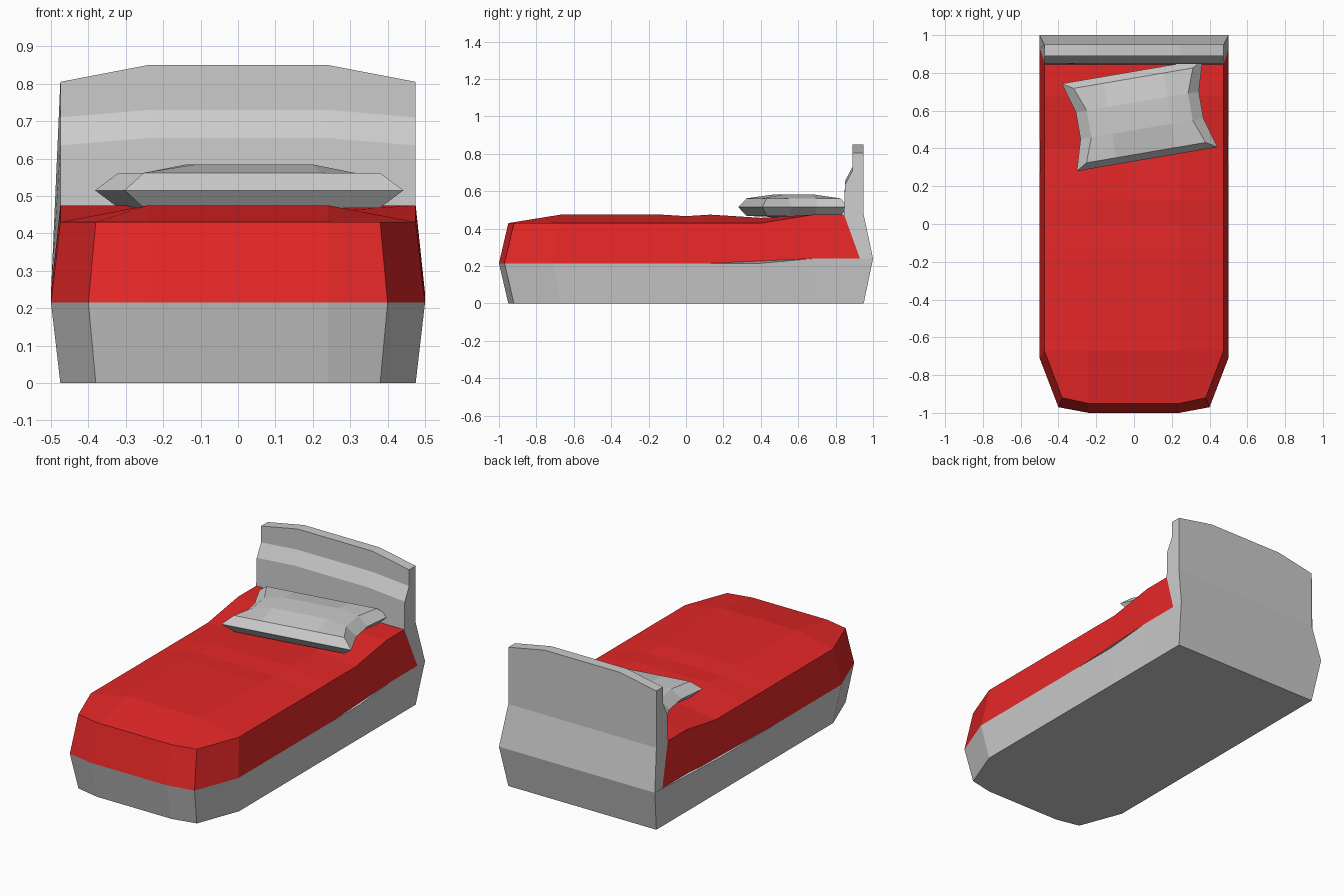
import bpy
import math
from mathutils import Vector, Matrix

if "Cube" in bpy.data.objects:
    bpy.data.objects.remove(bpy.data.objects["Cube"])


def material(name, color):
    m = bpy.data.materials.new(name)
    m.diffuse_color = (*color, 1)
    m.use_nodes = True
    m.node_tree.nodes["Principled BSDF"].inputs["Base Color"].default_value = m.diffuse_color
    return m


GREY = material("light grey", (0.60, 0.60, 0.60))
RED = material("blanket red", (0.78, 0.02, 0.02))


def make(name, rows, mat, closed=False, caps=False):
    """Skin between rows of equal point count."""
    n = len(rows[0])
    verts = [p for r in rows for p in r]
    faces = []
    for i in range(len(rows) - 1):
        for j in range(n if closed else n - 1):
            k = (j + 1) % n
            faces.append((i * n + j, i * n + k, (i + 1) * n + k, (i + 1) * n + j))
    if caps:
        last = (len(rows) - 1) * n
        faces += [tuple(reversed(range(n))), tuple(range(last, last + n))]
    return finish(name, verts, faces, mat)


def finish(name, verts, faces, mat):
    import bmesh
    me = bpy.data.meshes.new(name)
    me.from_pydata([tuple(v) for v in verts], [], faces)
    bm = bmesh.new()
    bm.from_mesh(me)
    bmesh.ops.remove_doubles(bm, verts=bm.verts, dist=1e-5)
    bmesh.ops.recalc_face_normals(bm, faces=bm.faces)
    bm.to_mesh(me)
    bm.free()
    me.materials.append(mat)
    ob = bpy.data.objects.new(name, me)
    bpy.context.collection.objects.link(ob)
    return ob


# Plan outline, right half from the foot to the head: wide waist and inset edge
SIDE_Y = (-0.13, 0.0, 0.13, 0.40, 0.68)


def half(inset, back, zs):
    foot = ([(0.24, -0.95), (0.38, -0.92), (0.475, -0.67)] if inset
            else [(0.24, -1.0), (0.40, -0.97), (0.50, -0.71)])
    x = foot[-1][0]
    pts = foot + [(x, y) for y in SIDE_Y] + [(x, back)]
    return [(px, py, zs[1] if py > 0.5 else zs[0]) for px, py in pts]


def ring(*args):
    h = half(*args)
    return h + [(-x, y, z) for x, y, z in reversed(h)]


# Bed base
make("bed_base", [ring(True, 0.95, (0, 0)), ring(False, 1.0, (0.215, 0.24))],
     GREY, closed=True, caps=True)

# Blanket: sloping side skirt
edge = ring(True, 0.845, (0.43, 0.475))
make("blanket_skirt", [ring(False, 0.93, (0.215, 0.24)), edge], RED, closed=True)

# Blanket: top, gently dented in the middle and under the pillow
dent = {-0.67: (.475, .475), -0.13: (.475, .475), 0.0: (.467, .467), 0.13: (.475, .472),
        0.40: (.458, .458), 0.68: (.475, .470), 0.845: (.475, .475)}
rows = []
for y, (z_side, z_mid) in dent.items():
    z_edge = 0.475 if y > 0.5 else 0.43
    rows.append([(-.475, y, z_edge), (-.24, y, z_side), (0, y, z_mid),
                 (.24, y, z_side), (.475, y, z_edge)])
foot_row = [(-.38, -.92, .43), (-.24, -.95, .43), (0, -.95, .43),
            (.24, -.95, .43), (.38, -.92, .43)]
make("blanket_top", [foot_row] + rows, RED)

# Headboard: side profile (y, z, rise towards the middle) run across the width
profile = [(.93, .24, 0), (.845, .475, 0), (.85, .635, .02), (.89, .71, .02),
           (.89, .805, .045), (.95, .805, .045), (.95, .475, 0), (1.0, .24, 0)]
stations = []
for x in (-1, -0.24, 0.24, 1):
    end = abs(x) == 1
    stations.append([(x * (0.5 if z < 0.3 else 0.475) if end else x,
                      y, z if end else z + rise) for y, z, rise in profile])
make("headboard", stations, GREY, closed=True, caps=True)


# Pillow: a 4 x 4 grid above and below with a pinched rim between
def pillow_grid(corner_u, waist_u, v_out, z, z_mid):
    g = []
    for v in (-v_out, -0.072, 0.072, v_out):
        inner = abs(v) < 0.1
        u = waist_u if inner else corner_u
        g.append([Vector((a, v, z_mid if inner and abs(a) < 0.2 else z))
                  for a in (-u, -0.16, 0.16, u)])
    return g


def perimeter(g):
    return g[0] + [g[1][3], g[2][3]] + g[3][::-1] + [g[2][0], g[1][0]]


place = Matrix.Translation((0.03, 0.575, 0)) @ Matrix.Rotation(math.radians(9.7), 4, 'Z')
top = pillow_grid(0.32, 0.272, 0.20, 0.562, 0.584)
rim = pillow_grid(0.378, 0.33, 0.235, 0.515, 0.515)
low = pillow_grid(0.32, 0.272, 0.20, 0.468, 0.462)
verts, faces = [], []


def add_strip(rows_, closed):
    n = len(rows_[0])
    o = len(verts)
    verts.extend(place @ p for r in rows_ for p in r)
    for i in range(len(rows_) - 1):
        for j in range(n if closed else n - 1):
            k = (j + 1) % n
            faces.append((o + i * n + j, o + i * n + k,
                          o + (i + 1) * n + k, o + (i + 1) * n + j))


add_strip(top, False)
add_strip(low, False)
add_strip([perimeter(top), perimeter(rim), perimeter(low)], True)
import bmesh
finish("pillow", verts, faces, GREY)
